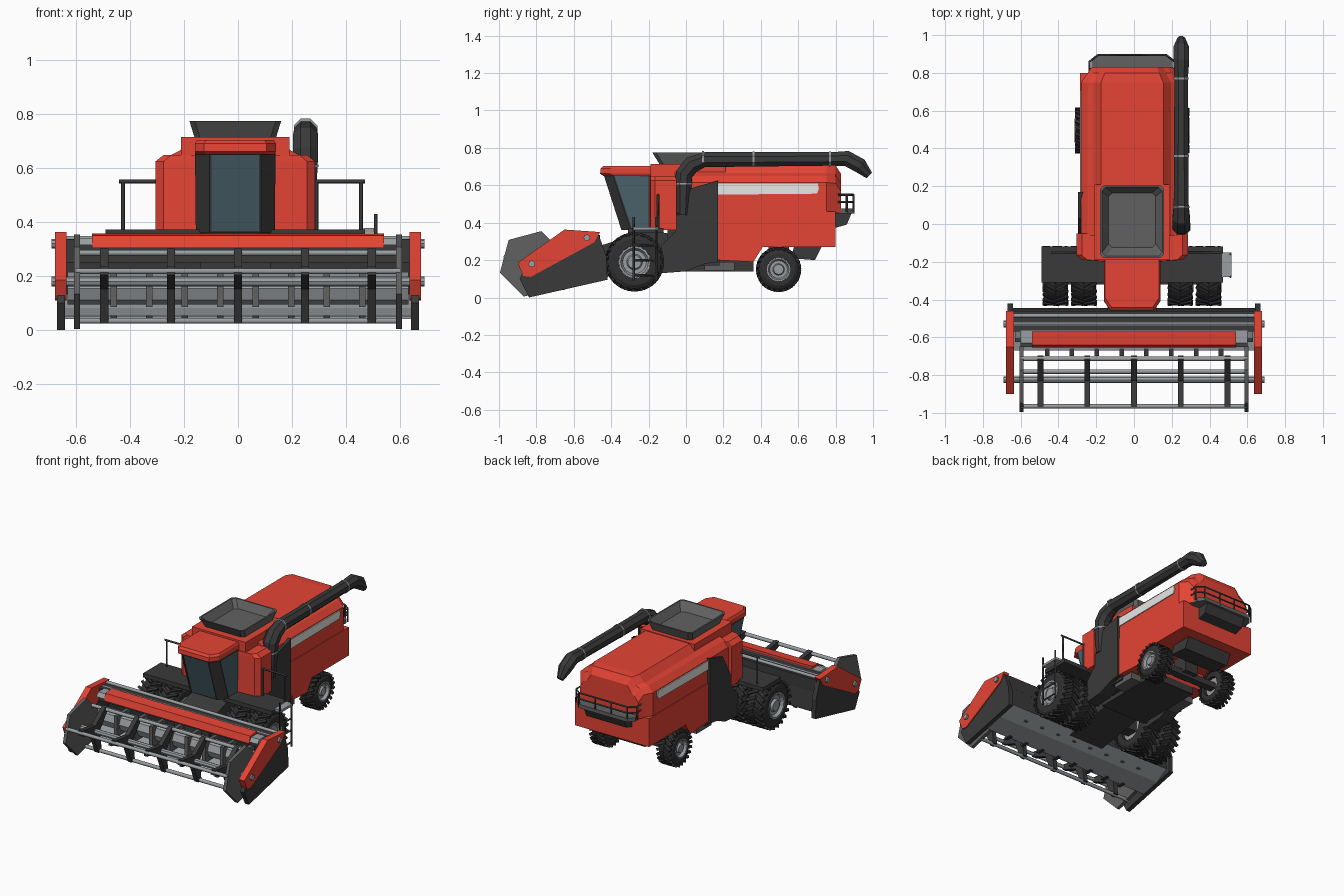
import bpy, bmesh, math
from mathutils import Vector, Matrix

if "Cube" in bpy.data.objects:
    bpy.data.objects.remove(bpy.data.objects["Cube"])

def material(name, *rgb):
    m = bpy.data.materials.new(name)
    m.diffuse_color = (*rgb, 1)
    m.use_nodes = True
    m.node_tree.nodes["Principled BSDF"].inputs["Base Color"].default_value = m.diffuse_color
    return m

RED = material("red paint", .78, .057, .035)
DARK = material("dark grey", .042, .042, .042)
BLACK = material("tyre black", .03, .03, .031)
GREY = material("mid grey", .12, .12, .12)
STEEL = material("steel grey", .32, .345, .36)
SILVER = material("light stripe", .82, .82, .80)
GLASS = material("tinted glass", .068, .122, .147)

def finish(name, bm, *mats):
    bmesh.ops.recalc_face_normals(bm, faces=bm.faces)
    me = bpy.data.meshes.new(name)
    bm.to_mesh(me)
    bm.free()
    for m in mats:
        me.materials.append(m)
    ob = bpy.data.objects.new(name, me)
    bpy.context.collection.objects.link(ob)
    return ob

def loft_bm(rings, caps=True):
    bm = bmesh.new()
    vs = [[bm.verts.new(p) for p in r] for r in rings]
    n = len(vs[0])
    for a, b in zip(vs, vs[1:]):
        for i in range(n):
            bm.faces.new((a[i], a[(i+1) % n], b[(i+1) % n], b[i]))
    if caps:
        bm.faces.new(vs[0])
        bm.faces.new(vs[-1])
    return bm

def loft(name, rings, mat, caps=True):
    return finish(name, loft_bm(rings, caps), mat)

def side(name, pts, x0, x1, mat):
    """Extrude a (y, z) outline along x."""
    return loft(name, [[(x, y, z) for y, z in pts] for x in (x0, x1)], mat)

def box(name, x0, x1, y0, y1, z0, z1, mat):
    return side(name, [(y0, z0), (y1, z0), (y1, z1), (y0, z1)], x0, x1, mat)

def mirror_pts(half):
    return half + [(-x, y) for x, y in reversed(half)]

def tube(name, paths, r, mat, res=0):
    cu = bpy.data.curves.new(name, 'CURVE')
    cu.dimensions = '3D'
    cu.bevel_depth, cu.bevel_resolution, cu.use_fill_caps = r, res, True
    for path in paths:
        sp = cu.splines.new('POLY')
        sp.points.add(len(path) - 1)
        for p, c in zip(sp.points, path):
            p.co = (*c, 1)
    cu.materials.append(mat)
    ob = bpy.data.objects.new(name, cu)
    bpy.context.collection.objects.link(ob)
    return ob

def lathe(name, prof, y, z, mat, n=24, caps=True):
    """Revolve an (x, radius) profile about an x-wise axis."""
    return loft(name, [[(x, y + r*math.cos(2*math.pi*i/n), z + r*math.sin(2*math.pi*i/n))
                        for i in range(n)] for x, r in prof], mat, caps)

def wheel(name, x, y, z, r, w, rim, s):
    h = w / 2
    t = r - .008
    lathe(name + "_tyre", [(x-h, rim), (x-h, t-.025), (x-h+.015, t), (x+h-.015, t),
                           (x+h, t-.025), (x+h, rim), (x-h, rim)], y, z, BLACK, 24, False)
    lathe(name + "_rim", [(x-s*(h-.02), rim), (x+s*(h+.004), rim), (x+s*(h+.004), rim*.88),
                          (x+s*(h-.015), rim*.75), (x+s*(h-.015), rim*.5), (x+s*h, rim*.42),
                          (x+s*h, .005)], y, z, STEEL, 16)
    bm = bmesh.new()                                   # chevron tread lugs
    for i in range(22):
        for k in (-1, 1):
            a = 2*math.pi*(i + .25*k)/22
            m = (Matrix.Translation((x, y, z)) @ Matrix.Rotation(a, 4, 'X')
                 @ Matrix.Translation((k*h*.5, 0, t)) @ Matrix.Rotation(k*.5, 4, 'Z')
                 @ Matrix.Diagonal((h*1.12, .017, .016, 1)))
            bmesh.ops.create_cube(bm, size=1, matrix=m)
    finish(name + "_lugs", bm, BLACK)

# --- main body
lower = [(.17, .46), (.80, .46), (.80, .27), (.41, .27), (.36, .19), (.17, .20)]
side("lower_body", lower, -.275, .275, RED)
sec = lambda y, k, dz: [(x*k, y, z - (dz if z > .6 else 0)) for x, z in
                        mirror_pts([(.27, .455), (.27, .615), (.235, .65), (.205, .665), (.165, .71)])]
loft("upper_body", [sec(-.06, 1, 0), sec(.75, 1, 0), sec(.80, .87, .005), sec(.83, .8, .05)], RED)
box("body_core", -.26, .26, -.10, .18, .17, .46, DARK)
plan = mirror_pts([(.12, -.20), (.265, -.19), (.295, -.165), (.295, -.05)])
loft("front_shoulders", [[(x*k, y, z) for x, y in plan]
                         for z, k in ((.36, 1), (.625, 1), (.648, .9))], RED)
box("hopper_base", -.20, .20, -.19, .21, .60, .715, RED)
panel = [(.17, .625), (.03, .585), (-.05, .44), (-.06, .35), (-.13, .28), (-.13, .13),
         (0, .14), (.10, .18), (.17, .19)]
for s, n in ((1, "right"), (-1, "left")):
    side(n + "_dark_panel", panel, s*.2, s*.286, DARK)
    side(n + "_stripe", [(.17, .55), (.70, .555), (.71, .58), (.705, .61), (.17, .61)],
         s*.268, s*.276, SILVER)
    box(n + "_tank", s*.12, s*.25, .10, .26, .145, .19, GREY)

# --- grain hopper, open on top
sq = lambda x, y0, y1, z, c=.02: [(px, py, z) for px, py in (
    (-x+c, y0), (x-c, y0), (x, y0+c), (x, y1-c), (x-c, y1), (-x+c, y1), (-x, y1-c), (-x, y0+c))]
loft("grain_hopper", [sq(.15, -.14, .18, .71), sq(.17, -.18, .205, .775),
                      sq(.16, -.17, .195, .775), sq(.125, -.125, .165, .725)], GREY)

# --- cab with inset windows
ring = lambda z, yf, w: [(x, y, z) for x, y in
                         mirror_pts([(.095, yf), (w, yf+.05), (w, -.18)])]
bm = loft_bm([ring(.36, -.345, .146), ring(.655, -.44, .149)])
bmesh.ops.recalc_face_normals(bm, faces=bm.faces)
panes = [f for f in bm.faces if abs(f.normal.x) > .9 or f.normal.y < -.8]
bmesh.ops.inset_individual(bm, faces=panes, thickness=.01)
for f in panes:
    f.material_index = 1
finish("cab", bm, DARK, GLASS)
roof = mirror_pts([(.115, -.45), (.15, -.40), (.15, -.17)])
loft("cab_roof", [[(x*k, y*(1 if y > -.2 else j), z) for x, y in roof]
                  for z, k, j in ((.65, .96, .98), (.662, 1, 1.02), (.69, 1, 1.015), (.703, .95, .98))], RED)

# --- walkways, railings, ladder
for s, n in ((1, "right"), (-1, "left")):
    box(n + "_walkway", s*.12, s*.48, -.31, -.12, .345, .372, DARK)
    xs = [.025 + s*v for v in (.12, .275, .44, .455)]
    tube(n + "_railing", [[(xs[0], -.15, .55), (xs[3], -.15, .55)]]
         + [[(x, -.15, .37), (x, -.15, .55)] for x in xs[1:3]], .007, DARK)
box("step_plate", .475, .525, -.28, -.15, .362, .378, STEEL)
tube("ladder", [[(.52, y, .09), (.52, y, .43)] for y in (-.28, -.16)]
     + [[(.52, -.28, z), (.52, -.16, z)] for z in (.12, .20, .28)], .007, DARK)

# --- chassis and feeder house
side("feeder_house", [(-.48, .10), (-.48, .27), (-.20, .36), (-.08, .34), (-.08, .17)], -.13, .13, DARK)
box("front_axle", -.42, .42, -.32, -.24, .15, .23, DARK)
box("underframe", -.17, .17, -.12, .36, .14, .21, DARK)
box("rear_axle", -.27, .27, .47, .52, .13, .17, DARK)
box("axle_support", -.05, .05, .44, .55, .15, .28, DARK)
side("straw_chopper", [(.58, .28), (.56, .21), (.69, .20), (.73, .28)], -.17, .17, DARK)

# --- rear platform with railing
deck = mirror_pts([(.215, .74), (.215, .86), (.18, .90)])
loft("rear_platform", [[(x, y, z) for x, y in deck] for z in (.45, .475)], GREY)
side("rear_outlet", [(.79, .45), (.79, .37), (.86, .39), (.885, .45)], -.15, .15, DARK)
rail = [(-.225, .73), (-.225, .86), (-.18, .895), (.18, .895), (.225, .86), (.225, .73)]
tube("rear_railing", [[(x, y, z) for x, y in rail] for z in (.51, .55)]
     + [[(x, y, .46), (x, y, .55)] for x, y in rail + [(-.06, .895), (.06, .895)]], .006, DARK)

# --- wheels
for s, n in ((1, "right"), (-1, "left")):
    wheel(n + "_outer_front_wheel", s*.405, -.275, .19, .157, .13, .085, s)
    wheel(n + "_inner_front_wheel", s*.255, -.275, .19, .157, .13, .085, s)
    wheel(n + "_rear_wheel", s*.25, .495, .15, .12, .10, .063, s)

# --- unloading auger: swept octagon with varying radius
path = [(-.017, .44, .037), (-.015, .60, .048), (-.01, .66, .05), (.03, .71, .05), (.10, .737, .043),
        (.78, .741, .039), (.86, .743, .045), (.93, .705, .044), (.98, .652, .022)]
rings = []
for i, (y, z, r) in enumerate(path):
    a, b = path[max(i-1, 0)], path[min(i+1, len(path)-1)]
    d = Vector((0, b[0]-a[0], b[1]-a[1])).normalized()
    side_v, up = Vector((1, 0, 0)), Vector((0, -d.z, d.y))
    rings.append([Vector((.26, y, z)) + r*(math.cos(t)*side_v + math.sin(t)*up)
                  for t in [math.pi*(k+.5)/4 for k in range(8)]])
loft("unloading_auger", rings, DARK)
for i, (y, r) in enumerate(((.09, .047), (.36, .045), (.77, .043))):
    loft(f"auger_band_{i}", [[(.26 + r*math.cos(math.pi*(k+.5)/4), yy, .74 + r*math.sin(math.pi*(k+.5)/4))
                              for k in range(8)] for yy in (y-.005, y+.005)], STEEL)
loft("auger_elbow_band", [[(.26 + .052*math.cos(math.pi*(k+.5)/4), -.015 + .052*math.sin(math.pi*(k+.5)/4), z)
                           for k in range(8)] for z in (.603, .613)], STEEL)

# vehicle sits slightly off the header's centre line
for ob in list(bpy.context.collection.objects):
    ob.location.x = -.01

# --- header frame
side("header_floor", [(-.445, .125), (-.54, .07), (-.67, .042), (-.67, .052),
                      (-.55, .082), (-.455, .135)], -.64, .64, STEEL)
side("header_back", [(-.47, .33), (-.445, .125), (-.455, .125), (-.485, .33)], -.64, .64, DARK)
box("header_top_beam", -.65, .65, -.57, -.46, .25, .335, DARK)
side("header_red_beam", [(-.655, .305), (-.64, .35), (-.57, .357), (-.57, .305)], -.54, .54, RED)
side("header_beam_core", [(-.65, .315), (-.63, .34), (-.565, .34), (-.565, .315)], -.60, .60, STEEL)
tube("header_top_tube", [[(-.65, -.485, .34), (.65, -.485, .34)]], .011, STEEL, 1)
for i, (y, z) in enumerate(((-.53, .32), (-.825, .18))):
    lathe(f"header_shaft_{i}", [(-.69, .018), (.69, .018)], y, z, STEEL, 8)
divider = [(-.84, .0), (-.42, .095), (-.425, .22), (-.47, .345), (-.54, .33), (-.86, .16), (-.89, .10)]
arm = [(-.90, .185), (-.87, .115), (-.83, .11), (-.49, .295), (-.46, .35), (-.65, .363)]
polar = lambda r, degs: [(-.82 + r*math.cos(math.radians(a)), .18 + r*math.sin(math.radians(a))) for a in degs]
for s, n in ((1, "right"), (-1, "left")):
    side(n + "_divider", divider, s*.64, s*.67, DARK)
    side(n + "_reel_arm", arm, s*.635, s*.677, RED)
    side(n + "_reel_disc", polar(.181, range(15, 375, 60)), s*.585, s*.607, GREY)

# --- three-bar reel with tapered three-armed spokes
bars = polar(.15, (45, 165, 285))
tube("reel_bars", [[(-.6, y, z), (.6, y, z)] for y, z in bars], .012, STEEL, 1)
star = [p for a in (45, 165, 285) for p in polar(.158, (a-6, a+6)) + polar(.04, (a+60,))]
for i in range(5):
    x = -.495 + .2475*i
    side(f"reel_spoke_{i}", star, x-.015, x+.015, DARK)

# --- feed auger with paddles, and cutter fingers
lathe("feed_auger", [(-.63, .06), (.63, .06)], -.565, .155, STEEL, 8)
for i in range(8):
    x = -.46 + .1315*i
    box(f"feed_paddle_{i}", x-.012, x+.012, -.645, -.50, .085, .22, GREY)
    box(f"cutter_finger_{i}", x-.012, x+.012, -.70, -.65, .04, .055, DARK)
